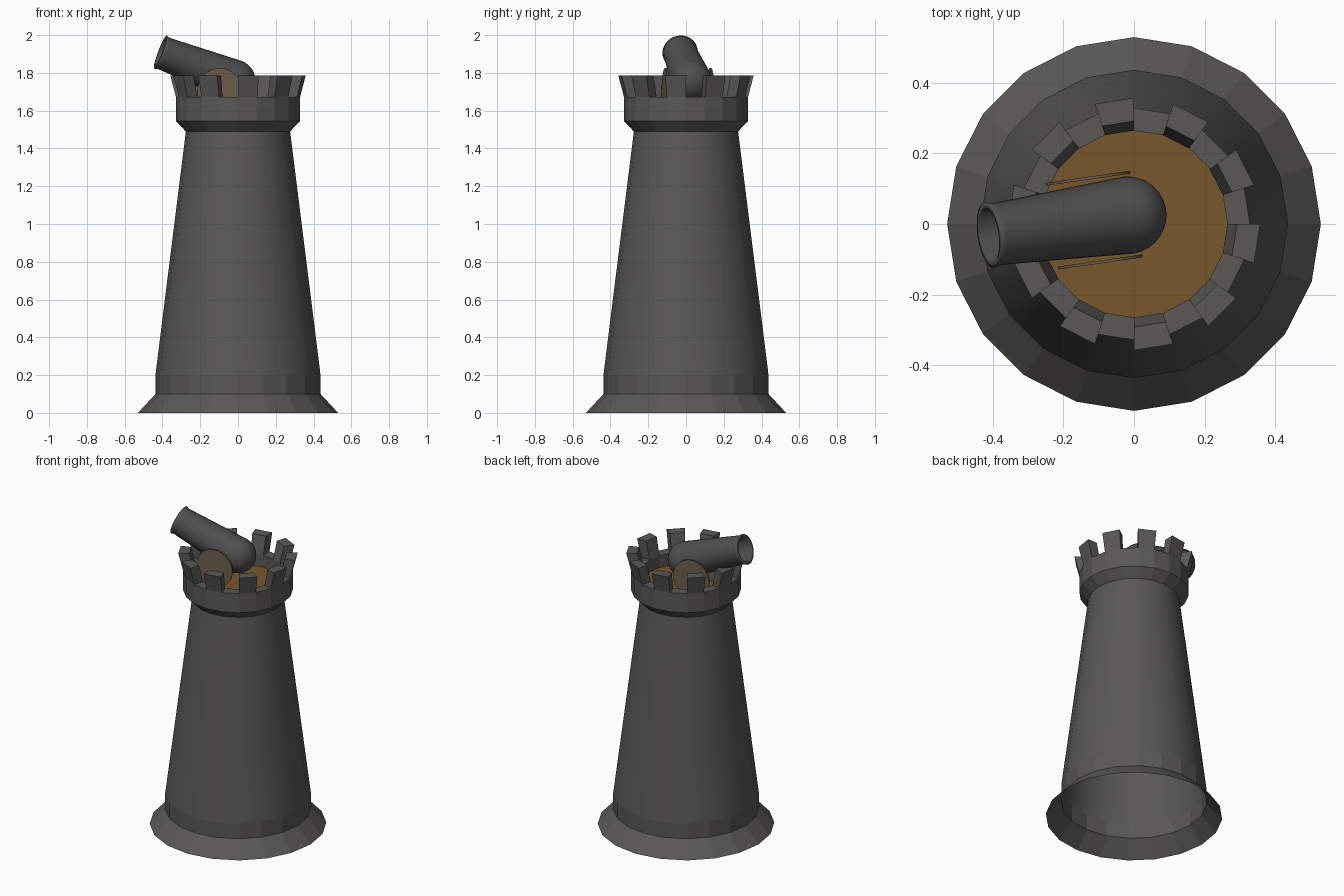
import bpy, bmesh
from math import sin, cos, pi, radians
from mathutils import Vector, Matrix

if "Cube" in bpy.data.objects:
    bpy.data.objects.remove(bpy.data.objects["Cube"])


def material(name, rgb):
    m = bpy.data.materials.new(name)
    m.diffuse_color = (*rgb, 1)
    m.use_nodes = True
    m.node_tree.nodes["Principled BSDF"].inputs["Base Color"].default_value = m.diffuse_color
    return m


STONE = material("stone", (0.10, 0.098, 0.094))
WOOD = material("floor_wood", (0.19, 0.095, 0.025))
WHEEL = material("wheel_wood", (0.15, 0.11, 0.075))
IRON = material("iron", (0.08, 0.08, 0.082))


def ring_point(r, a, z):
    return Vector((r * cos(a), r * sin(a), z))


def finish(bm, name, mat, matrix=Matrix()):
    mesh = bpy.data.meshes.new(name)
    bm.to_mesh(mesh)
    bm.free()
    mesh.materials.append(mat)
    ob = bpy.data.objects.new(name, mesh)
    ob.matrix_world = matrix
    bpy.context.collection.objects.link(ob)
    return ob


def revolve(name, profile, n, mat, matrix=Matrix(), smooth=None):
    """Spin (radius, z) points around z; smooth(i) picks the smooth bands."""
    bm = bmesh.new()
    rings = []
    for r, z in profile:
        if r == 0:
            rings.append([bm.verts.new((0, 0, z))] * n)
        else:
            rings.append([bm.verts.new(ring_point(r, 2 * pi * k / n, z)) for k in range(n)])
    for i, (a, b) in enumerate(zip(rings, rings[1:])):
        for k in range(n):
            j = (k + 1) % n
            quad = list(dict.fromkeys((a[k], a[j], b[j], b[k])))
            f = bm.faces.new(quad)
            f.smooth = bool(smooth and smooth(i))
    # keep strong corners crisp
    for e in bm.edges:
        if len(e.link_faces) == 2 and e.calc_face_angle(0) > radians(30):
            e.smooth = False
    return finish(bm, name, mat, matrix)


# Tower: open-bottomed shell, flared foot, tapered shaft, parapet and inner wall
revolve("tower", [(0.53, 0), (0.437, 0.10), (0.437, 0.20), (0.276, 1.49),
                  (0.329, 1.545), (0.329, 1.672), (0.265, 1.672), (0.265, 1.59)],
        20, STONE, smooth=lambda i: i == 2)

# Floor of the platform
revolve("platform_floor", [(0.265, 1.592), (0, 1.592)], 20, WOOD)

# Merlons: every second parapet segment, leaning outwards
bm = bmesh.new()
for k in range(10):
    a0 = radians(18 + 36 * k)
    a1 = a0 + radians(18)
    low, high = [[bm.verts.new(ring_point(r, a, z))
                  for r, a in ((ri, a0), (ro, a0), (ro, a1), (ri, a1))]
                 for ri, ro, z in ((0.265, 0.329, 1.672), (0.292, 0.358, 1.787))]
    bm.faces.new(high)
    for i in range(4):
        j = (i + 1) % 4
        bm.faces.new((low[i], low[j], high[j], high[i]))
finish(bm, "merlons", STONE)

# Cannon: domed breech, tapered barrel, small muzzle lip and a bore
yaw, pitch = radians(8.2), radians(20.7)
aim = Vector((-cos(pitch) * cos(yaw), -cos(pitch) * sin(yaw), sin(pitch)))
breech = Vector((-0.018, 0.025, 1.76))
dome = [(0.11 * sin(t * pi / 16), -0.11 * cos(t * pi / 16)) for t in range(1, 9)]
barrel = [(0, -0.11)] + dome + [(0.088, 0.405), (0.094, 0.424), (0.075, 0.424),
                                (0.075, 0.08), (0, 0.08)]
revolve("cannon_barrel", barrel, 32, IRON,
        Matrix.Translation(breech) @ aim.to_track_quat('Z', 'Y').to_matrix().to_4x4(),
        smooth=lambda i: True)

# Wheels: thin discs on both sides of the barrel
axle = Vector((-sin(yaw), cos(yaw), 0))
hub = Vector((-0.113, 0.011, 1.704))
turn = axle.to_track_quat('Z', 'Y').to_matrix().to_4x4()
for side, label in ((1, "back"), (-1, "front")):
    revolve("wheel_" + label, [(0, -0.004), (0.121, -0.004), (0.121, 0.004), (0, 0.004)],
            32, WHEEL, Matrix.Translation(hub + axle * 0.12 * side) @ turn,
            smooth=lambda i: i == 1)
